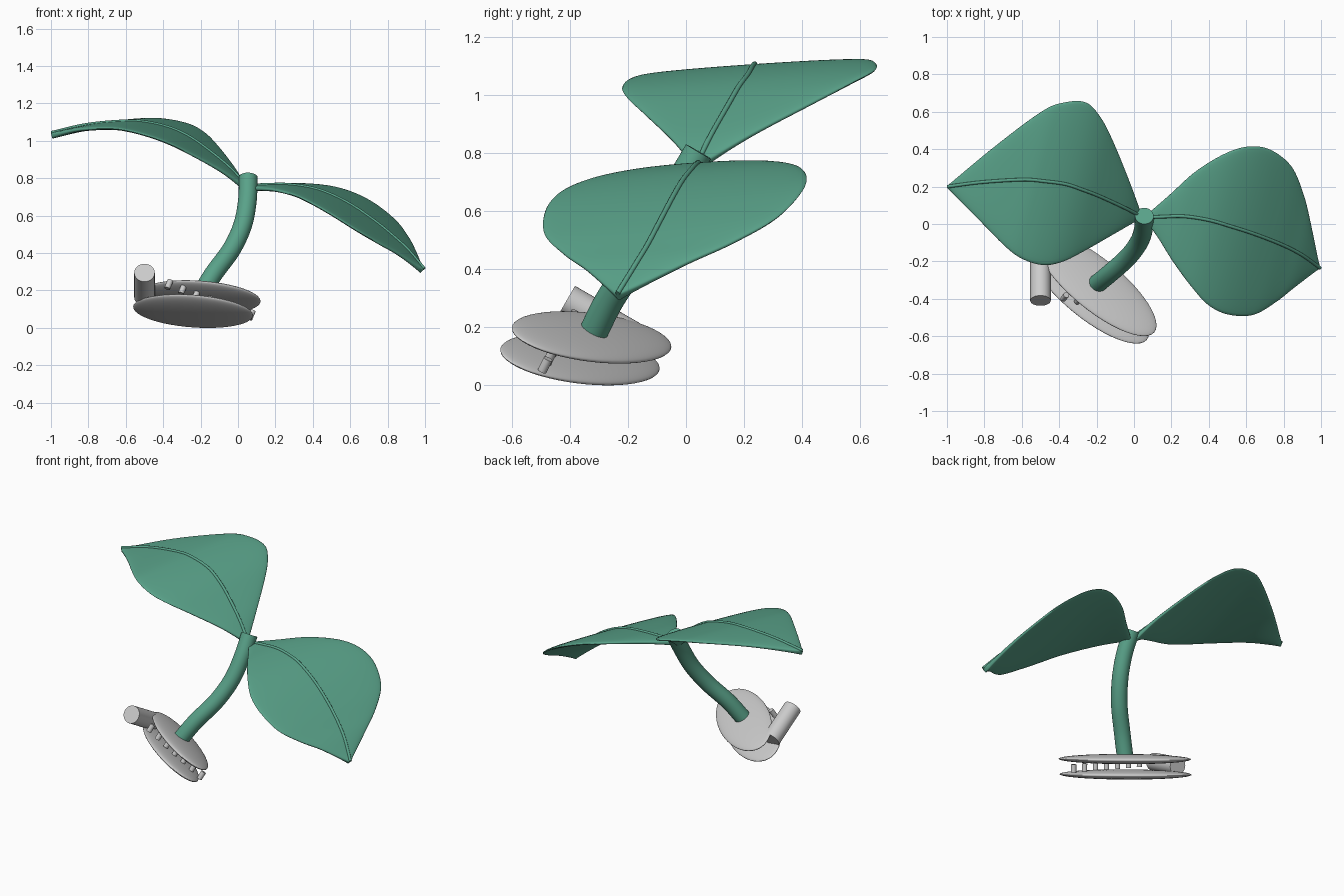
import bpy, bmesh, math
from mathutils import Vector, Matrix

if "Cube" in bpy.data.objects:
    bpy.data.objects.remove(bpy.data.objects["Cube"])

GREEN = bpy.data.materials.new("leaf_green")
GREEN.diffuse_color = (0.1, 0.36, 0.25, 1)
GREEN.use_nodes = True
GREEN.node_tree.nodes["Principled BSDF"].inputs["Base Color"].default_value = GREEN.diffuse_color


def finish(ob, mat=None, angle=40):
    if mat:
        ob.data.materials.append(mat)
    bpy.ops.object.select_all(action='DESELECT')
    ob.select_set(True)
    bpy.context.view_layer.objects.active = ob
    bpy.ops.object.shade_smooth_by_angle(angle=math.radians(angle))


def smooth_path(pts, n=8):
    """Catmull-Rom through points of any dimension."""
    p = [Vector(q) for q in pts]
    p = [2 * p[0] - p[1]] + p + [2 * p[-1] - p[-2]]
    out = []
    for i in range(1, len(p) - 2):
        a, b, c, d = p[i - 1:i + 3]
        for j in range(n):
            t = j / n
            out.append(0.5 * (2 * b + (c - a) * t + (2 * a - 5 * b + 4 * c - d) * t * t
                              + (3 * b - a - 3 * c + d) * t ** 3))
    return out + [p[-2]]


def loft(name, pts, side, half_thick=None, lift=0.0, sides=32, square=False):
    """Sweep a ring along pts (x, y, z, half width); thickness defaults to the width."""
    bm = bmesh.new()
    path = smooth_path(pts)
    pos = [Vector(q[:3]) for q in path]
    rings = []
    for i, q in enumerate(path):
        t = (pos[min(i + 1, len(pos) - 1)] - pos[max(i - 1, 0)]).normalized()
        w = Vector(side).normalized()
        n = t.cross(w).normalized()
        if n.z < 0:
            n = -n
        if not square:
            w = t.cross(n)
        k = max(q[3], 0.004)
        h = half_thick or k
        ring = []
        for j in range(sides):
            a = 2 * math.pi * j / sides
            c, s = math.cos(a), math.sin(a)
            if square:
                s = math.copysign(abs(s) ** 0.6, s)
            ring.append(bm.verts.new(pos[i] + w * (k * c) + n * (h * s + lift)))
        rings.append(ring)
    for r0, r1 in zip(rings, rings[1:]):
        for j in range(sides):
            m = (j + 1) % sides
            bm.faces.new((r0[j], r0[m], r1[m], r1[j]))
    bm.faces.new(rings[0])
    bm.faces.new(rings[-1])
    bmesh.ops.recalc_face_normals(bm, faces=bm.faces)
    me = bpy.data.meshes.new(name)
    bm.to_mesh(me)
    bm.free()
    ob = bpy.data.objects.new(name, me)
    bpy.context.collection.objects.link(ob)
    finish(ob, GREEN, 50)


def rod(name, centre, axis, radius, length, verts=24):
    bpy.ops.mesh.primitive_cylinder_add(vertices=verts, radius=radius, depth=length, location=centre)
    ob = bpy.context.object
    ob.name = name
    ob.rotation_euler = Vector(axis).to_track_quat('Z', 'Y').to_euler()
    finish(ob)


# lip discs: two flattened ellipsoids sharing one tilted frame
ex = Vector((0.772, -0.635, 0)).normalized()
up = Vector((0.344, 0.418, 0.841)).normalized()
ey = up.cross(ex)
frame = Matrix((ex, ey, up)).transposed()
for name, c in (("upper_disc", (-0.2, -0.325, 0.165)), ("lower_disc", (-0.24, -0.365, 0.09))):
    bpy.ops.mesh.primitive_uv_sphere_add(segments=48, ring_count=24, radius=1)
    ob = bpy.context.object
    ob.name = name
    ob.matrix_world = Matrix.Translation(c) @ frame.to_4x4() @ Matrix.Diagonal((0.40, 0.16, 0.03, 1))
    finish(ob)

# row of pegs between the discs
first, last = Vector((-0.37, -0.39, 0.232)), Vector((0.07, -0.485, 0.07))
for i in range(7):
    rod(f"peg_{i + 1}", first.lerp(last, i / 6), up, 0.016, 0.05, 16)

# snout cylinder, tilted 30 degrees upward to the front
aim = Vector((0, -0.87, 0.5))
rod("side_cylinder", Vector((-0.5, -0.41, 0.295)) - aim * 0.13, aim, 0.055, 0.26, 32)

# stem
loft("stem", [(x, y, z, 0.05) for x, y, z in (
    (-0.21, -0.33, 0.16), (-0.13, -0.265, 0.29), (-0.035, -0.18, 0.42),
    (0.025, -0.10, 0.55), (0.05, -0.03, 0.68), (0.055, 0.043, 0.805))], (1, -0.3, 0))

# leaves: midline points with half widths, plus a raised midrib
ACROSS = (0.25, 0.96, 0.065)
LEAVES = {
    "right": [(0.06, 0.035, 0.745, 0.01), (0.16, 0.04, 0.75, 0.12), (0.27, 0.042, 0.75, 0.25),
              (0.40, 0.022, 0.73, 0.37), (0.51, -0.01, 0.69, 0.44), (0.62, -0.045, 0.63, 0.455),
              (0.74, -0.09, 0.545, 0.41), (0.83, -0.13, 0.47, 0.3), (0.90, -0.17, 0.405, 0.175),
              (0.985, -0.232, 0.305, 0.008)],
    "left": [(0.035, 0.04, 0.75, 0.01), (-0.06, 0.09, 0.85, 0.14), (-0.19, 0.15, 0.955, 0.305),
             (-0.28, 0.185, 1.015, 0.40), (-0.37, 0.215, 1.055, 0.45), (-0.48, 0.23, 1.082, 0.435),
             (-0.59, 0.238, 1.09, 0.375), (-0.8, 0.225, 1.072, 0.19), (-0.995, 0.2, 1.028, 0.008)],
}
for side, pts in LEAVES.items():
    loft(f"{side}_leaf", pts, ACROSS, half_thick=0.016, square=True, sides=48)
    loft(f"{side}_midrib", [p[:3] + (0.009,) for p in pts], ACROSS, lift=0.016, sides=12)
